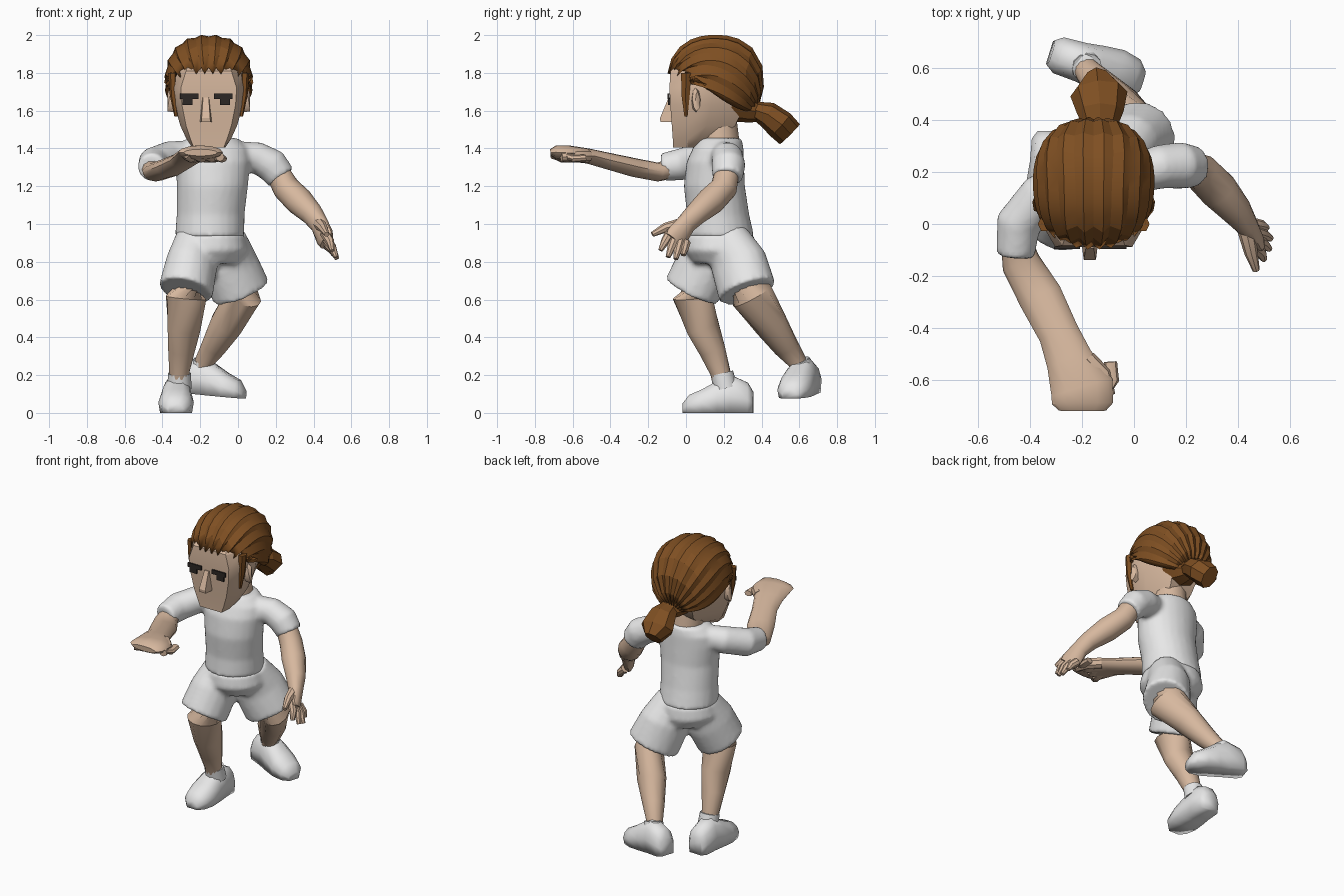
import bpy, bmesh, math
from mathutils import Vector


def material(name, color):
    m = bpy.data.materials.new(name)
    m.diffuse_color = (*color, 1)
    return m


WHITE = material("white cloth", (0.80, 0.80, 0.80))
SKIN = material("skin", (0.68, 0.48, 0.345))
HAIR = material("brown hair", (0.21, 0.078, 0.016))
DARK = material("dark eye", (0.025, 0.02, 0.018))


def finish(name, bm, mat, angle=40):
    bmesh.ops.recalc_face_normals(bm, faces=bm.faces)
    me = bpy.data.meshes.new(name)
    bm.to_mesh(me)
    bm.free()
    me.materials.append(mat)
    me.shade_smooth()
    me.set_sharp_from_angle(angle=math.radians(angle))
    ob = bpy.data.objects.new(name, me)
    bpy.context.collection.objects.link(ob)
    return ob


def bridge(bm, rings):
    """Bridge closed rings of points and cap both ends."""
    vs = [[bm.verts.new(p) for p in r] for r in rings]
    n = len(vs[0])
    for a, b in zip(vs, vs[1:]):
        for i in range(n):
            bm.faces.new((a[i], a[(i + 1) % n], b[(i + 1) % n], b[i]))
    bm.faces.new(vs[0])
    bm.faces.new(vs[-1])


def sections(path, n=12, upright=False):
    """Elliptic sections (x, y, z, half side, half height) along a path."""
    pts = [Vector(p[:3]) for p in path]
    rings = []
    for i, p in enumerate(path):
        t = (pts[min(i + 1, len(pts) - 1)] - pts[max(i - 1, 0)]).normalized()
        if upright:
            s, u = Vector((1, 0, 0)), Vector((0, 1, 0))
        else:
            s = t.cross(Vector((0, 0, 1))).normalized()
            u = s.cross(t)
        a, b = p[3], p[-1]
        rings.append([pts[i] + s * a * math.cos(k * math.tau / n)
                      + u * b * math.sin(k * math.tau / n) for k in range(n)])
    return rings


def solid(name, rings, mat, angle=40):
    bm = bmesh.new()
    bridge(bm, rings)
    return finish(name, bm, mat, angle)


def tube(name, path, mat, n=12, upright=False, angle=40):
    return solid(name, sections(path, n, upright), mat, angle)


def garment(name, body, *limbs):
    """Fuse an upright body and its limbs into one soft cloth surface."""
    bm = bmesh.new()
    bridge(bm, sections(body, 24, True))
    for limb in limbs:
        bridge(bm, sections(limb, 18))
    ob = finish(name, bm, WHITE)
    rm = ob.modifiers.new("fuse", 'REMESH')
    rm.mode, rm.voxel_size, rm.use_smooth_shade = 'VOXEL', .014, True
    sm = ob.modifiers.new("soften", 'SMOOTH')
    sm.factor, sm.iterations = .5, 5


# Shirt with a raised and a lowered sleeve
garment("shirt",
        [(-.15, .18, .93, .184, .182), (-.145, .17, 1.05, .18, .165),
         (-.135, .15, 1.2, .188, .162), (-.135, .155, 1.33, .2, .152),
         (-.135, .17, 1.40, .19, .135), (-.135, .18, 1.455, .135, .115)],
        [(-.22, .18, 1.375, .07), (-.36, .11, 1.355, .085),
         (-.445, .0, 1.32, .088), (-.457, -.125, 1.30, .074)],
        [(-.05, .18, 1.37, .07), (.1, .22, 1.35, .085),
         (.18, .225, 1.31, .09), (.23, .22, 1.245, .08)])

# Shorts
garment("shorts",
        [(-.145, .18, .945, .178, .18), (-.145, .18, .86, .2, .19),
         (-.135, .19, .79, .14, .15)],
        [(-.215, .17, .93, .11, .12), (-.245, .1, .79, .134, .155),
         (-.277, .03, .645, .145, .155)],
        [(-.075, .21, .93, .11, .12), (-.04, .28, .79, .134, .16),
         (.015, .325, .64, .148, .165)])

# Legs and socks
tube("front_leg", [(-.26, .07, .74, .09), (-.275, .035, .61, .105, .11),
                   (-.285, .09, .45, .09), (-.3, .14, .33, .072),
                   (-.31, .18, .22, .055), (-.31, .2, .14, .05)], SKIN)
tube("rear_leg", [(0, .31, .74, .09), (.03, .35, .62, .09, .12),
                  (-.06, .45, .47, .09), (-.13, .53, .35, .068),
                  (-.18, .59, .27, .05), (-.19, .61, .2, .05)], SKIN)
tube("front_sock", [(-.31, .21, .13, .065), (-.31, .19, .21, .06)], WHITE)
tube("rear_sock", [(-.195, .625, .2, .065), (-.18, .6, .275, .058)], WHITE)


# Shoes: flat sole sections from heel to toe
def shoe(name, heel, direction):
    heel, d = Vector(heel), Vector(direction).normalized()
    s = d.cross(Vector((0, 0, 1))).normalized()
    up = s.cross(d)
    prof = [(-.9, 0), (-1, .45), (-.8, .8), (-.4, 1), (.4, 1), (.8, .8), (1, .45), (.9, 0)]
    solid(name, [[heel + d * t + s * w * a + up * h * b for a, b in prof]
                 for t, w, h in [(0, .05, .11), (.03, .072, .16), (.12, .077, .2),
                                 (.19, .087, .17), (.27, .094, .125), (.34, .078, .095),
                                 (.375, .04, .05)]], WHITE, 120)


shoe("front_shoe", (-.32, .357, 0), (-.03, -1, 0))
shoe("rear_shoe", (-.325, .66, .11), (.93, -.29, -.09))

# Raised arm with closed hand
tube("raised_arm", [(-.455, -.06, 1.30, .058), (-.435, -.15, 1.275, .075, .05),
                    (-.36, -.28, 1.30, .085, .05), (-.29, -.42, 1.335, .078, .044),
                    (-.25, -.52, 1.36, .09, .04), (-.2, -.63, 1.375, .122, .042),
                    (-.198, -.69, 1.38, .118, .036), (-.198, -.718, 1.378, .09, .018)], SKIN)
for i in range(4):
    x, y = -.28 + .055 * i, -.69 + .02 * i
    tube("curled_finger", [(x, y + .02, 1.375, .03, .022), (x + .01, y, 1.36, .03, .025),
                           (x + .03, y + .03, 1.345, .028, .02),
                           (x + .025, y + .1, 1.35, .025, .018)], SKIN, 8)
tube("raised_thumb", [(-.18, -.52, 1.36, .035), (-.12, -.58, 1.36, .034),
                      (-.095, -.66, 1.355, .024)], SKIN, 8)

# Lowered arm with open hand
tube("lowered_arm", [(.2, .22, 1.29, .064), (.255, .2, 1.19, .072), (.325, .13, 1.12, .075),
                     (.395, .05, 1.05, .06), (.43, .0, 1.0, .046, .055),
                     (.46, -.05, .93, .036, .068), (.47, -.065, .91, .028, .06)], SKIN)
for i, tip in enumerate([(.50, -.135, .86), (.52, -.095, .825), (.525, -.055, .815),
                         (.51, -.015, .835)]):
    base = Vector((.455, -.085 + .028 * i, .955 - .018 * i))
    mid = base.lerp(Vector(tip), .5) + Vector((.01, 0, 0))
    tube("open_finger", [(*base, .026), (*mid, .023), (*tip, .013)], SKIN, 8)
tube("lowered_thumb", [(.43, -.02, 1.0, .034), (.45, -.11, .98, .026),
                       (.47, -.178, .945, .014)], SKIN, 8)

# Head: faceted rings with a flat face, and the neck
CX = -.155
rings = []
for z, wf, w, yf, yb in [(1.405, .08, .088, -.068, .06), (1.45, .097, .118, -.07, .17),
                         (1.52, .12, .15, -.075, .26), (1.63, .142, .182, -.083, .31),
                         (1.72, .148, .195, -.088, .34), (1.81, .12, .18, -.082, .34),
                         (1.92, .08, .12, .04, .26)]:
    half = [(wf, yf), (w, yf + .08), (w, yf * .45 + yb * .55), (w * .55, yb)]
    out = half + [(-a, b) for a, b in reversed(half)]
    rings.append([(CX + a, b, z) for a, b in out])
solid("head", rings, SKIN, 30)
tube("neck", [(-.135, .18, 1.42, .105), (-.145, .17, 1.54, .1)], SKIN, 12, True)

# Nose: wedge with a narrow flat bridge
solid("nose", [[(-.17 + a, b, z) for a, b in ((-w, -.07), (w, -.07), (w * .75, y), (-w * .75, y))]
               for z, w, y in [(1.54, .032, -.135), (1.56, .03, -.138), (1.67, .02, -.092)]],
      SKIN, 10)


def box(name, c, size, mat):
    bm = bmesh.new()
    bmesh.ops.create_cube(bm, size=1)
    for v in bm.verts:
        v.co = Vector(c) + Vector([a * b for a, b in zip(v.co, size)])
    return finish(name, bm, mat)


# Brows, eyes, ears and sideburns on both sides
for s in (-1, 1):
    box("brow", (-.168 + s * .09, -.092, 1.677), (.1, .0095, .028), DARK)
    box("eye", (-.168 + s * .1, -.0895, 1.648), (.052, .0095, .036), DARK)
    tube("ear", [(CX + s * .17, .05, 1.65, .022, .06), (CX + s * .205, .055, 1.66, .022, .065),
                 (CX + s * .215, .06, 1.66, .01, .04)], SKIN, 8)
    tube("sideburn", [(CX + s * .19, .0, 1.8, .025, .03), (CX + s * .188, -.002, 1.68, .018, .025),
                      (CX + s * .172, .0, 1.57, .01, .01)], HAIR, 6, True)

# Hair cap: ridged strands swept from the hairline over the crown to the knot
bm = bmesh.new()
COLS, ROWS = 24, 12
grid = []
for i in range(COLS + 1):
    u = 2 * i / COLS - 1
    a, f = math.radians(92) * u, math.radians(66) * u
    odd = i % 2
    F = Vector((math.sin(f), -math.cos(f), .32 - .28 * u * u - .16 * odd))
    M = Vector((1.7 * math.sin(a), .15, 1.9 * max(math.cos(a), 0) - .75 * u ** 4))
    B = Vector((.3 * u, .85, -.62 - .16 * u * u + .15 * (1 - u * u)))
    row = []
    for j in range(ROWS + 1):
        t = j / ROWS
        d = F * (1 - t) ** 2 + M * 2 * t * (1 - t) + B * t * t
        d /= sum(abs(c) ** 2.3 for c in d) ** (1 / 2.3)
        k = 1.0 if odd else .96
        row.append(bm.verts.new((CX + .234 * k * d.x, .157 + .257 * k * d.y,
                                 1.76 + .243 * k * d.z)))
    grid.append(row)
for i in range(COLS):
    for j in range(ROWS):
        bm.faces.new((grid[i][j], grid[i + 1][j], grid[i + 1][j + 1], grid[i][j + 1]))
hair = finish("hair_cap", bm, HAIR, 18)
sol = hair.modifiers.new("thickness", 'SOLIDIFY')
sol.thickness, sol.offset = .02, -1

# Hair knot at the nape and the ponytail
tube("hair_knot", [(-.14, .25, 1.63, .12, .09), (-.135, .35, 1.60, .08, .065),
                   (-.13, .40, 1.59, .05, .05)], HAIR, 8, angle=20)
tube("ponytail", [(-.13, .36, 1.605, .06, .045), (-.13, .43, 1.58, .09, .07),
                  (-.135, .50, 1.525, .11, .08), (-.14, .55, 1.475, .05, .075)],
     HAIR, 8, angle=15)
